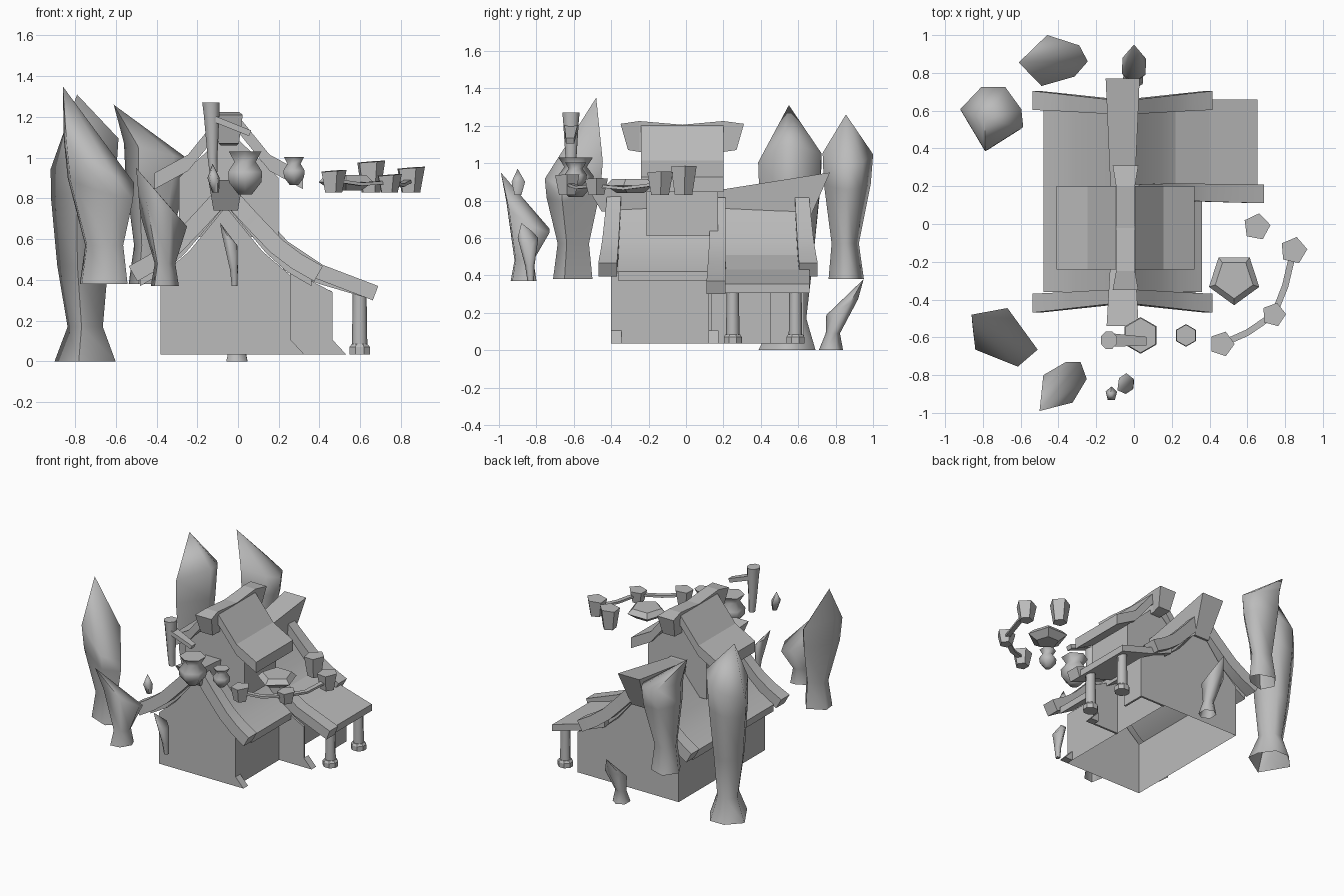
import bpy, bmesh, math
from mathutils import Vector

if "Cube" in bpy.data.objects:
    bpy.data.objects.remove(bpy.data.objects["Cube"])

grey = bpy.data.materials.new("plain grey")
grey.use_nodes = True
grey.diffuse_color = (0.5, 0.5, 0.5, 1)
grey.node_tree.nodes["Principled BSDF"].inputs["Base Color"].default_value = (0.5, 0.5, 0.5, 1)


def finish(name, bm, smooth=0, keep=None):
    """Make an object; keep is an optional test for the faces that stay."""
    bmesh.ops.recalc_face_normals(bm, faces=bm.faces)
    if keep:
        bmesh.ops.delete(bm, geom=[f for f in bm.faces if not keep(f)], context='FACES')
    me = bpy.data.meshes.new(name)
    bm.to_mesh(me)
    bm.free()
    me.materials.append(grey)
    ob = bpy.data.objects.new(name, me)
    bpy.context.collection.objects.link(ob)
    if smooth:
        bpy.ops.object.select_all(action='DESELECT')
        ob.select_set(True)
        bpy.context.view_layer.objects.active = ob
        bpy.ops.object.shade_smooth_by_angle(angle=math.radians(smooth))


def skin(name, rings, smooth=0, keep=None):
    """Join rings of equal point count into a closed skin."""
    bm = bmesh.new()
    vs = [[bm.verts.new(p) for p in r] for r in rings]
    n = len(vs[0])
    for a, b in zip(vs, vs[1:]):
        for i in range(n):
            j = (i + 1) % n
            bm.faces.new((a[i], a[j], b[j], b[i]))
    bm.faces.new(vs[0])
    bm.faces.new(vs[-1])
    bmesh.ops.remove_doubles(bm, verts=bm.verts, dist=0.0005)
    finish(name, bm, smooth, keep)


def upright(f):
    return abs(f.normal.z) < 0.3


def not_base(f):
    return f.normal.z > -0.95


def loft(name, rows, sides=6, turn=0.0, smooth=50, keep=None):
    """rows: (x, y, z, rx, ry, slope of z along x, slope of z along y)."""
    rings = []
    for x, y, z, rx, ry, *tilt in rows:
        tx, ty = tilt or (0, 0)
        ring = []
        for i in range(sides):
            a = turn + math.tau * i / sides
            dx, dy = rx * math.cos(a), ry * math.sin(a)
            ring.append((x + dx, y + dy, z + tx * dx + ty * dy))
        rings.append(ring)
    skin(name, rings, smooth, keep)


def tree(name, outline, rows, tip):
    """outline: plan of the widest ring; rows: (x, y, z, scale, slope x, slope y)."""
    c = sum((Vector(p) for p in outline), Vector((0, 0))) / len(outline)
    rings = []
    for x, y, z, s, tx, ty in rows:
        offs = [(Vector(p) - c) * s for p in outline]
        rings.append([(x + d.x, y + d.y, z + tx * d.x + ty * d.y) for d in offs])
    rings.append([tip] * len(outline))
    skin(name, rings, 75, not_base)


def prism(name, profile, y0, y1, smooth=0, keep=None):
    """Extrude an (x, z) profile along y."""
    skin(name, [[(x, y, z) for x, z in profile] for y in (y0, y1)], smooth, keep)


def beam(name, path, w0, w1, h):
    """Box-section beam; y width goes from w0 to w1, h is the height across the path."""
    pts = [Vector(p) for p in path]
    last = len(pts) - 1
    rings = []
    for i, p in enumerate(pts):
        d = (pts[min(i + 1, last)] - pts[max(i - 1, 0)]).normalized()
        up = Vector((-d.z, 0, d.x)).normalized() * h / 2
        if up.z < 0:
            up = -up
        side = Vector((0, (w0 + (w1 - w0) * i / last) / 2, 0))
        rings.append([p + up + side, p + up - side, p - up - side, p - up + side])
    skin(name, rings, 30)


def roof(name, half, cx, y0, y1, t, smooth):
    """Two-sided roof from a half profile of (offset, z)."""
    top = [(cx - x, z) for x, z in reversed(half)] + [(cx + x, z) for x, z in half[1:]]
    prism(name, top + [(x, z - t) for x, z in reversed(top)], y0, y1, smooth)


# Main house: open-bottomed gabled walls, sagging roof, barge boards
CX = -0.06
prism("house_walls", [(-0.38, 0.035), (0.26, 0.035), (0.26, 0.42), (0.12, 0.54),
                      (CX, 0.76), (-0.24, 0.54), (-0.38, 0.42)], -0.4, 0.63, 0, upright)
roof("main_roof", [(0, 0.82), (0.09, 0.71), (0.2, 0.58), (0.3, 0.49), (0.42, 0.42)],
     CX, -0.36, 0.61, 0.05, 40)
for end, y, s in (("front", -0.385, -1), ("back", 0.62, 1)):
    for side, m in (("left", 1), ("right", -1)):
        path = [(0.03, 0.80, 0), (0.13, 0.69, 0.008), (0.25, 0.565, 0.018),
                (0.35, 0.49, 0.026), (0.455, 0.43, 0.034)]
        beam(f"{end}_barge_board_{side}",
             [(CX + m * x, y + s * o, z) for x, z, o in path], 0.075, 0.1, 0.085)


# Ridge beams with flared, raised ends
def ridge(name, cx, rows):
    """rows: (y top, z top, y bottom, z bottom, half width top, half width bottom)."""
    skin(name, [[(cx - a, yt, zt), (cx + a, yt, zt), (cx + b, yb, zb), (cx - b, yb, zb)]
                for yt, zt, yb, zb, a, b in rows])


ridge("main_ridge_beam", CX, [(-0.54, 0.89, -0.45, 0.74, 0.085, 0.06),
                              (-0.2, 0.85, -0.2, 0.75, 0.065, 0.05),
                              (0.2, 0.86, 0.2, 0.75, 0.065, 0.05),
                              (0.77, 0.95, 0.65, 0.68, 0.09, 0.06)])

# Upper room crossing the main roof, with a kinked roof
TX = -0.045
prism("upper_walls", [(-0.29, 0.61), (0.2, 0.61), (0.2, 0.9), (0.15, 0.95),
                      (TX, 1.13), (-0.24, 0.95), (-0.29, 0.9)], -0.21, 0.17, 0, upright)
roof("upper_roof", [(0, 1.2), (0.05, 1.2), (0.2, 1.015), (0.365, 0.925)],
     TX, -0.24, 0.2, 0.08, 0)
ridge("upper_ridge_beam", TX, [(-0.35, 1.21, -0.31, 1.07, 0.068, 0.05),
                               (-0.25, 1.225, -0.25, 1.06, 0.05, 0.04),
                               (-0.02, 1.205, -0.02, 1.06, 0.05, 0.04),
                               (0.2, 1.225, 0.2, 1.06, 0.05, 0.04),
                               (0.31, 1.21, 0.27, 1.07, 0.068, 0.05)])

# Side extension: front and back walls, part of the outer wall
gable = [(0.255, 0.035), (0.465, 0.035), (0.465, 0.34), (0.255, 0.45)]
prism("extension_front_wall", gable, 0.12, 0.135)
prism("extension_back_wall", gable, 0.615, 0.63)
prism("extension_outer_wall", [(0.45, 0.035), (0.465, 0.035), (0.465, 0.34), (0.45, 0.35)], 0.45, 0.62)

# Porch roof, barge board and posts
prism("porch_roof", [(0.22, 0.51), (0.4, 0.43), (0.655, 0.355), (0.655, 0.305),
                     (0.4, 0.38), (0.22, 0.45)], 0.19, 0.66)
beam("porch_barge_board", [(0.0, 0.17, 0.79), (0.1, 0.17, 0.69), (0.22, 0.17, 0.56),
                           (0.4, 0.165, 0.44), (0.675, 0.16, 0.335)], 0.08, 0.1, 0.075)
for tag, y in (("front", 0.25), ("back", 0.585)):
    loft(f"porch_post_{tag}", [(0.597, y, 0.07, 0.038, 0.036), (0.597, y, 0.33, 0.034, 0.033)], 8)
    loft(f"porch_post_foot_{tag}", [(0.597, y, 0.035, 0.055, 0.052), (0.597, y, 0.07, 0.055, 0.052),
                                    (0.597, y, 0.085, 0.042, 0.042)], 8, 0.39, 30)

# Corner wedges
for tag, x, y in (("house", 0.26, -0.4), ("extension", 0.465, 0.12)):
    prism(f"{tag}_corner_wedge", [(x, 0.035), (x + 0.065, 0.035), (x, 0.105)], y, y + 0.055)

# Leaf-shaped trees with flared, open feet
tree("tree_back_right",
     [(-0.918, 0.608), (-0.807, 0.725), (-0.68, 0.725), (-0.595, 0.608), (-0.585, 0.513), (-0.786, 0.386)],
     [(-0.73, 0.575, 0, 0.9, 0, 0), (-0.738, 0.575, 0.17, 0.52, 0, 0), (-0.745, 0.58, 0.47, 0.75, 0, 0),
      (-0.738, 0.59, 0.84, 0.95, 0.2, 0), (-0.73, 0.594, 1.03, 1, 0.45, 0)], (-0.79, 0.55, 1.31))
tree("tree_back",
     [(-0.46, 1.0), (-0.29, 0.945), (-0.245, 0.86), (-0.315, 0.78), (-0.49, 0.73), (-0.56, 0.86)],
     [(-0.42, 0.855, 0.38, 0.7, 0, 0), (-0.42, 0.85, 0.57, 0.54, 0, 0),
      (-0.397, 0.86, 0.88, 0.93, -0.15, 0), (-0.393, 0.863, 1.03, 1, -0.25, 0)], (-0.61, 0.855, 1.26))
tree("tree_front_right",
     [(-0.67, -0.445), (-0.51, -0.665), (-0.615, -0.755), (-0.84, -0.665), (-0.855, -0.54)],
     [(-0.67, -0.615, 0.38, 0.68, 0, 0), (-0.665, -0.61, 0.57, 0.54, 0, 0),
      (-0.69, -0.614, 0.85, 0.93, -0.3, 0.1), (-0.698, -0.614, 0.99, 1, -0.55, 0.2)], (-0.86, -0.48, 1.35))
tree("tree_front",
     [(-0.48, -0.8), (-0.36, -0.73), (-0.283, -0.73), (-0.25, -0.82), (-0.325, -0.945), (-0.45, -0.96)],
     [(-0.355, -0.86, 0.37, 0.6, 0, 0), (-0.355, -0.86, 0.48, 0.44, 0, 0),
      (-0.358, -0.831, 0.7, 1, -0.3, -0.5)], (-0.5, -0.99, 0.95))
loft("bush_back", [(-0.005, 0.775, 0, 0.06, 0.065), (-0.005, 0.785, 0.09, 0.038, 0.038),
                   (0, 0.835, 0.23, 0.072, 0.085, 0, 0.5), (0, 0.95, 0.38, 0, 0)], 6, 0.5, 75, not_base)
loft("bush_front", [(-0.017, -0.83, 0.37, 0.016, 0.018), (-0.02, -0.835, 0.45, 0.022, 0.025),
                    (-0.042, -0.845, 0.6, 0.044, 0.055, -0.8, 0), (-0.088, -0.88, 0.68, 0, 0)], 6, 0.5, 75)
loft("leaf_bud", [(-0.11, -0.9, 0.83, 0.018, 0.02), (-0.12, -0.9, 0.9, 0.032, 0.04),
                  (-0.125, -0.9, 0.97, 0, 0)], 5, 0.3, 75)

# Tapered pole with slanted arm
loft("pole", [(-0.12, -0.615, 0.93, 0.022, 0.025), (-0.125, -0.615, 1.0, 0.026, 0.03),
              (-0.13, -0.615, 1.22, 0.042, 0.045), (-0.133, -0.615, 1.27, 0.046, 0.05)], 8, 0.39, 60)
beam("pole_arm", [(-0.115, -0.615, 1.19), (0.06, -0.62, 1.12)], 0.07, 0.045, 0.03)

# Hexagonal jars: (radius, height) profile
for name, x, z0, s, k in (("large_jar", 0.035, 0.82, 0.097, 1.0), ("small_jar", 0.275, 0.865, 0.06, 0.66)):
    loft(name, [(x, -0.59, z0 + h * k, r * s, r * s) for r, h in
                ((0.4, 0), (0.95, 0.06), (1, 0.11), (0.62, 0.16), (0.95, 0.21))],
         6, math.pi / 6, 62)

# Five-sided flower pots and bowl
for i, (x, y, z0, z1, r) in enumerate(((0.465, -0.635, 0.83, 0.935, 0.068), (0.74, -0.48, 0.83, 0.915, 0.065),
                                       (0.845, -0.14, 0.83, 0.95, 0.073), (0.65, -0.015, 0.83, 0.98, 0.073))):
    loft(f"flower_pot_{i + 1}", [(x, y, z0, r * 0.68, r * 0.68), (x, y, z1, r, r, 0.08, 0.03)],
         5, 1.3 * i, 20)
loft("bowl", [(0.53, -0.29, 0.84, 0.08, 0.08), (0.53, -0.29, 0.88, 0.14, 0.14),
              (0.53, -0.29, 0.915, 0.105, 0.105)], 5, -math.pi / 2, 20)

# Hanging cord between the pots
cord = [(0.465, -0.635, 0.89), (0.6, -0.575, 0.87), (0.74, -0.48, 0.88), (0.8, -0.33, 0.865), (0.845, -0.14, 0.89)]
rings = []
for i, p in enumerate(cord):
    d = Vector(cord[min(i + 1, 4)]) - Vector(cord[max(i - 1, 0)])
    n = Vector((-d.y, d.x, 0)).normalized() * 0.017
    p, up = Vector(p), Vector((0, 0, 0.008))
    rings.append([p + n + up, p - n + up, p - n - up, p + n - up])
skin("pot_cord", rings, 30)
